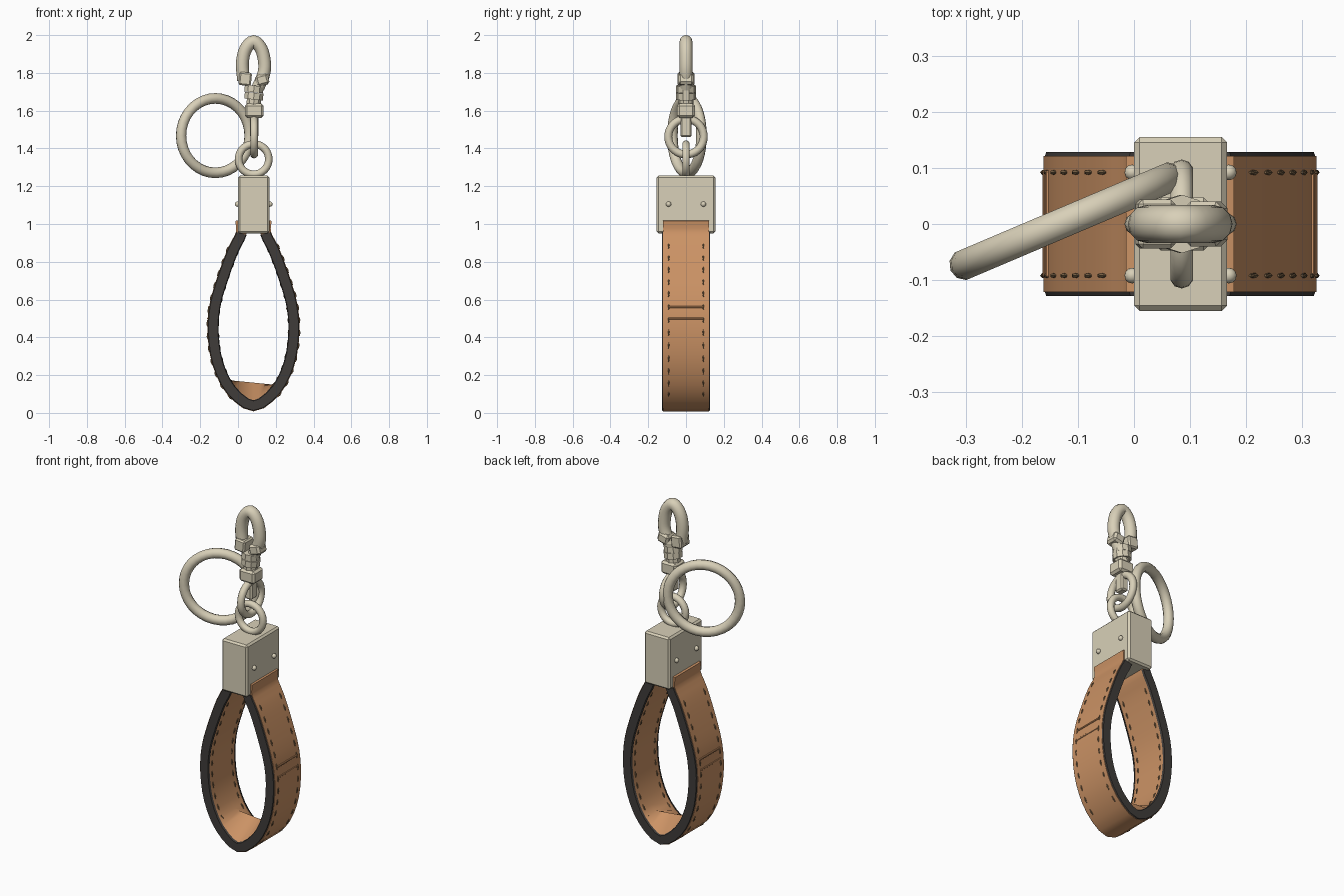
import bpy, bmesh, math
from mathutils import Vector, Matrix

if "Cube" in bpy.data.objects:
    bpy.data.objects.remove(bpy.data.objects["Cube"])

CX = 0.082  # strap centre line


def material(name, rgb):
    m = bpy.data.materials.new(name)
    m.diffuse_color = (*rgb, 1)
    m.use_nodes = True
    m.node_tree.nodes["Principled BSDF"].inputs["Base Color"].default_value = m.diffuse_color
    return m


METAL = material("pale_metal", (0.69, 0.63, 0.48))
LEATHER = material("tan_leather", (0.60, 0.29, 0.13))
DARK = material("dark_edge", (0.05, 0.045, 0.042))
THREAD = material("thread", (0.22, 0.14, 0.07))


def finish(ob, mat, angle=35):
    ob.data.materials.append(mat)
    bpy.ops.object.select_all(action='DESELECT')
    ob.select_set(True)
    bpy.context.view_layer.objects.active = ob
    bpy.ops.object.shade_smooth_by_angle(angle=math.radians(angle))
    return ob


def from_bmesh(name, bm, mat, angle=35):
    bmesh.ops.recalc_face_normals(bm, faces=bm.faces)
    me = bpy.data.meshes.new(name)
    bm.to_mesh(me)
    bm.free()
    ob = bpy.data.objects.new(name, me)
    bpy.context.collection.objects.link(ob)
    return finish(ob, mat, angle)


def loft(name, rings, mat):
    bm = bmesh.new()
    rows = [[bm.verts.new(p) for p in r] for r in rings]
    n = len(rows[0])
    for a, b in zip(rows, rows[1:]):
        for i in range(n):
            j = (i + 1) % n
            bm.faces.new((a[i], a[j], b[j], b[i]))
    bm.faces.new(rows[0])
    bm.faces.new(rows[-1])
    return from_bmesh(name, bm, mat)


def spline(pts, steps):
    pts = [Vector(p) for p in pts]
    ext = [2 * pts[0] - pts[1]] + pts + [2 * pts[-1] - pts[-2]]
    out = []
    for a, b, c, d in zip(ext, ext[1:], ext[2:], ext[3:]):
        for k in range(steps):
            t = k / steps
            out.append(0.5 * (2 * b + (c - a) * t + (2 * a - 5 * b + 4 * c - d) * t * t
                              + (3 * b - a - 3 * c + d) * t ** 3))
    return out + [pts[-1]]


def box(name, centre, size, mat=METAL, bevel=0.008, rot=0):
    bm = bmesh.new()
    bmesh.ops.create_cube(bm, size=1)
    bmesh.ops.scale(bm, vec=size, verts=bm.verts)
    bmesh.ops.bevel(bm, geom=bm.edges[:], offset=bevel, segments=1, affect='EDGES')
    bmesh.ops.rotate(bm, matrix=Matrix.Rotation(rot, 3, 'Y'), verts=bm.verts)
    bmesh.ops.translate(bm, vec=centre, verts=bm.verts)
    return from_bmesh(name, bm, mat)


def ring(name, centre, major, minor, yaw):
    bpy.ops.mesh.primitive_torus_add(location=centre, rotation=(math.pi / 2, 0, yaw),
                                     major_radius=major, minor_radius=minor,
                                     major_segments=36, minor_segments=10)
    ob = bpy.context.object
    ob.name = name
    return finish(ob, METAL, 50)


# strap path: right half from clamp to bottom, then mirrored
half = [(0.066, 1.02), (0.064, 0.95), (0.108, 0.86), (0.160, 0.72), (0.203, 0.57),
        (0.213, 0.42), (0.188, 0.26), (0.118, 0.12)]
path2d = ([(CX + x, z) for x, z in half] + [(CX, 0.038)]
          + [(CX - x, z) for x, z in reversed(half)])
path = spline([(x, 0, z) for x, z in path2d], 3)
frames = []
for i, p in enumerate(path):
    t = (path[min(i + 1, len(path) - 1)] - path[max(i - 1, 0)]).normalized()
    frames.append((p, t, Vector((-t.z, 0, t.x))))  # outward normal


def at(p, n, off, y):
    q = p + n * off
    return Vector((q.x, y, q.z))


# leather strap, with the inner lining humped at the bottom of the loop
rings = []
for p, t, n in frames:
    mid = at(p, n, -0.026, 0.03)
    mid.z = max(mid.z, 0.16 - 0.1 * (mid.x - CX))
    rings.append([at(p, n, 0.030, -0.121), at(p, n, 0.030, 0.121),
                  at(p, n, -0.026, 0.121), mid, at(p, n, -0.026, -0.121)])
loft("leather_strap", rings, LEATHER)

# dark painted edges
for side, label in ((-1, "front"), (1, "back")):
    lo, hi = 0.117 * side, 0.128 * side
    loft(f"{label}_edge_trim",
         [[at(p, n, 0.029, lo), at(p, n, 0.025, hi), at(p, n, -0.025, hi), at(p, n, -0.029, lo)]
          for p, t, n in frames if p.z < 0.97], DARK)

# stitches along both margins, outside and inside
lengths = [0]
for a, b in zip(path, path[1:]):
    lengths.append(lengths[-1] + (b - a).length)
bm = bmesh.new()
s = 0.16
while s < lengths[-1] - 0.15:
    i = max(k for k, v in enumerate(lengths) if v <= s)
    f = (s - lengths[i]) / (lengths[i + 1] - lengths[i])
    p = path[i].lerp(path[i + 1], f)
    n = frames[i][2].lerp(frames[i + 1][2], f).normalized()
    t = Vector((n.z, 0, -n.x))
    s += 0.066
    if p.z < 0.09:
        continue
    for y in (-0.092, 0.092):
        for off in (0.030, -0.026):
            c = at(p, n, off, y)
            rot = Matrix((t, Vector((0, 1, 0)), n)).transposed().to_4x4()
            bmesh.ops.create_icosphere(
                bm, subdivisions=1, radius=1,
                matrix=Matrix.Translation(c) @ rot @ Matrix.Diagonal((0.02, 0.005, 0.006, 1)))
from_bmesh("stitches", bm, THREAD)

# shallow crease lines across each side of the strap
for sx in (-1, 1):
    for z, x in ((0.50, 0.239), (0.56, 0.234)):
        box("strap_crease", (CX + sx * x, 0, z), (0.012, 0.19, 0.010), LEATHER, 0.002)

# clamp and rivets
box("clamp", (0.083, 0, 1.103), (0.166, 0.31, 0.306), METAL, 0.010)
for x in (-0.003, 0.169):
    for y in (-0.092, 0.092):
        bpy.ops.mesh.primitive_uv_sphere_add(segments=12, ring_count=8, radius=0.014,
                                             location=(x, y, 1.105))
        bpy.context.object.name = "rivet"
        finish(bpy.context.object, METAL)

# rings
ring("clamp_ring", (0.083, 0, 1.343), 0.080, 0.020, 0)
ring("swivel_ring", (0.085, 0, 1.462), 0.094, 0.021, math.pi / 2)
ring("key_ring", (-0.120, 0.005, 1.468), 0.197, 0.028, math.radians(23))

# swivel post, block and collar
box("swivel_post", (0.086, 0, 1.52), (0.045, 0.06, 0.12))
box("swivel_block", (0.086, 0, 1.60), (0.10, 0.095, 0.075), METAL, 0.012)
for z, r in ((1.648, 0.040), (1.677, 0.052), (1.715, 0.052)):
    bpy.ops.mesh.primitive_cylinder_add(vertices=10, radius=r, depth=0.036,
                                        location=(0.084, 0, z),
                                        rotation=(0, math.radians(6), 0))
    bpy.context.object.name = "swivel_collar"
    finish(bpy.context.object, METAL)

# hook: round bar bent into a narrow arch
hook_path = spline([(0.030, 0, 1.76), (0.023, 0, 1.85), (0.040, 0, 1.925), (0.083, 0, 1.966),
                    (0.124, 0, 1.925), (0.141, 0, 1.85), (0.135, 0, 1.79), (0.105, 0, 1.72)], 4)
hook = []
for i, p in enumerate(hook_path):
    t = (hook_path[min(i + 1, len(hook_path) - 1)] - hook_path[max(i - 1, 0)]).normalized()
    n = Vector((-t.z, 0, t.x))
    hook.append([p + 0.034 * (n * math.cos(a) + Vector((0, math.sin(a), 0)))
                 for a in (k * math.tau / 12 for k in range(12))])
loft("hook", hook, METAL)

# gate latch and hook base
box("gate_latch", (0.038, 0, 1.768), (0.066, 0.088, 0.07), METAL, 0.008, 0.1)
box("hook_base", (0.128, 0, 1.763), (0.07, 0.08, 0.06), METAL, 0.012, -0.25)
